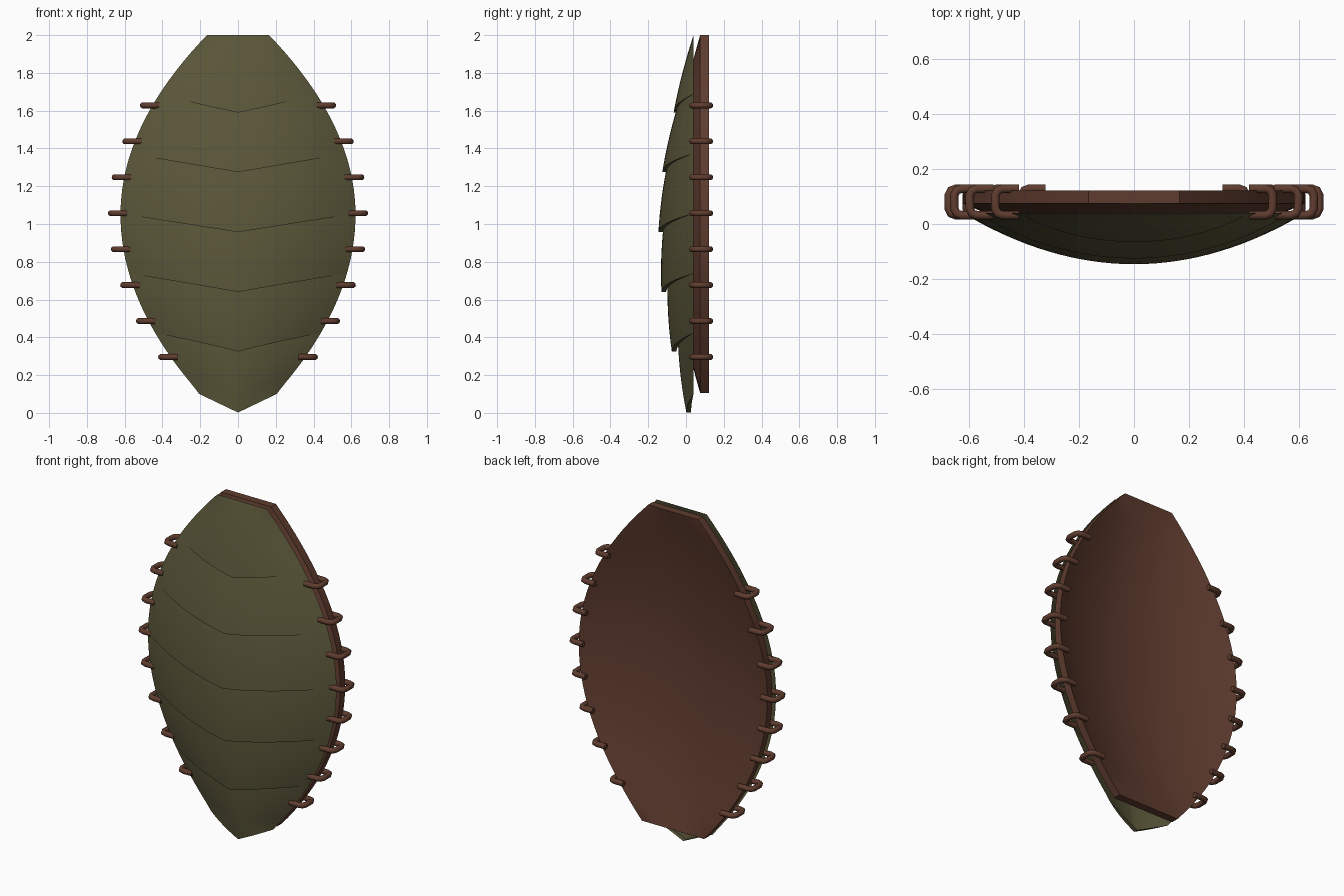
import bpy, bmesh, math

if "Cube" in bpy.data.objects:
    bpy.data.objects.remove(bpy.data.objects["Cube"])

def material(name, rgb):
    m = bpy.data.materials.new(name)
    m.diffuse_color = (*rgb, 1)
    m.use_nodes = True
    m.node_tree.nodes["Principled BSDF"].inputs["Base Color"].default_value = m.diffuse_color
    return m

OLIVE = material("olive scale", (0.105, 0.095, 0.042))
BROWN = material("brown leather", (0.115, 0.045, 0.028))

def half_width(z):
    """Leaf outline: parabola, constant below the lower corners."""
    d = max(z, 0.105) - 1.05
    return 0.622 - (0.507 if d > 0 else 0.467) * d * d

def finish(name, bm, mat, angle=30):
    bmesh.ops.recalc_face_normals(bm, faces=bm.faces)
    me = bpy.data.meshes.new(name)
    bm.to_mesh(me)
    bm.free()
    ob = bpy.data.objects.new(name, me)
    bpy.context.collection.objects.link(ob)
    me.materials.append(mat)
    bpy.ops.object.select_all(action='DESELECT')
    ob.select_set(True)
    bpy.context.view_layer.objects.active = ob
    bpy.ops.object.shade_smooth_by_angle(angle=math.radians(angle))
    return ob

def grid(bm, rows, cols, point):
    """Sheet of quads from point(v, u), v in 0..1 and u in -1..1."""
    vs = [[bm.verts.new(point(r / rows, 2 * c / cols - 1)) for c in range(cols + 1)]
          for r in range(rows + 1)]
    for r in range(rows):
        for c in range(cols):
            bm.faces.new((vs[r][c], vs[r][c + 1], vs[r + 1][c + 1], vs[r + 1][c]))
    return vs

# Overlapping scales: (top z, bottom z, top depth, bottom depth) on the centre line
RISE = 0.098
SCALES = [(2.0, 1.59, 0.0, 0.105), (1.63, 1.275, 0.08, 0.165), (1.315, 0.957, 0.138, 0.186),
          (0.997, 0.64, 0.158, 0.17), (0.68, 0.325, 0.138, 0.115), (0.365, 0.002, 0.082, 0.038)]
for i, (zt, zb, dt, db) in enumerate(SCALES):
    def scale_point(v, u, lip=0.0):
        rise = RISE * abs(u) * (v if i == 0 else 1)
        z = zt + (zb - zt) * v + rise
        d = dt + (db - dt) * v + 0.028 * v * (1 - v) - lip
        return (u * half_width(z), 0.04 - d * (1 - u * u), z)
    bm = bmesh.new()
    vs = grid(bm, 8, 32, scale_point)
    # underside lip of the lower edge
    low = [bm.verts.new(scale_point(1, 2 * c / 32 - 1, 0.025)) for c in range(1, 32)]
    low = [vs[-1][0]] + low + [vs[-1][-1]]
    for c in range(32):
        loop = [vs[-1][c], vs[-1][c + 1], low[c + 1], low[c]]
        bm.faces.new(list(dict.fromkeys(loop)))
    finish(f"scale_{i + 1}", bm, OLIVE)

# Dished backing board: curved front and back sheets joined by a rim
Z0, Z1 = 0.105, 2.0
def board(y_edge):
    def p(v, u):
        z = Z0 + (Z1 - Z0) * v
        return (u * half_width(z), y_edge - 0.14 * 4 * v * (1 - v) * (1 - u * u), z)
    return p
bm = bmesh.new()
front = grid(bm, 40, 24, board(0.075))
back = grid(bm, 40, 24, board(0.122))
def rim(vs):
    return (vs[0] + [r[-1] for r in vs[1:]] + vs[-1][-2::-1]
            + [r[0] for r in vs[-2:0:-1]])
a, b = rim(front), rim(back)
for k in range(len(a)):
    n = (k + 1) % len(a)
    bm.faces.new((a[k], a[n], b[n], b[k]))
finish("backing_board", bm, BROWN)

# Stitches: hooked cords wrapped round the rim, in mirrored pairs
HOOK = [(-0.045, 0.032), (0.015, 0.032), (0.032, 0.038), (0.041, 0.055),
        (0.041, 0.105), (0.032, 0.122), (0.015, 0.128), (-0.045, 0.128)]
R, SIDES = 0.016, 10
for n in range(8):
    z = 1.628 - 0.1903 * n
    w = half_width(z) + 0.01
    for side, label in ((1, "right"), (-1, "left")):
        bm = bmesh.new()
        rings = []
        for k, (px, py) in enumerate(HOOK):
            q0, q1 = HOOK[max(k - 1, 0)], HOOK[min(k + 1, len(HOOK) - 1)]
            t = math.atan2(q1[1] - q0[1], q1[0] - q0[0])
            ring = []
            for s in range(SIDES):
                ang = 2 * math.pi * s / SIDES
                o = R * math.cos(ang)
                ring.append(bm.verts.new((side * (w + px - math.sin(t) * o),
                                          py + math.cos(t) * o, z + R * math.sin(ang))))
            rings.append(ring)
        for r0, r1 in zip(rings, rings[1:]):
            for s in range(SIDES):
                e = (s + 1) % SIDES
                bm.faces.new((r0[s], r0[e], r1[e], r1[s]))
        bm.faces.new(rings[0])
        bm.faces.new(rings[-1])
        finish(f"stitch_{label}_{n + 1}", bm, BROWN, 50)
